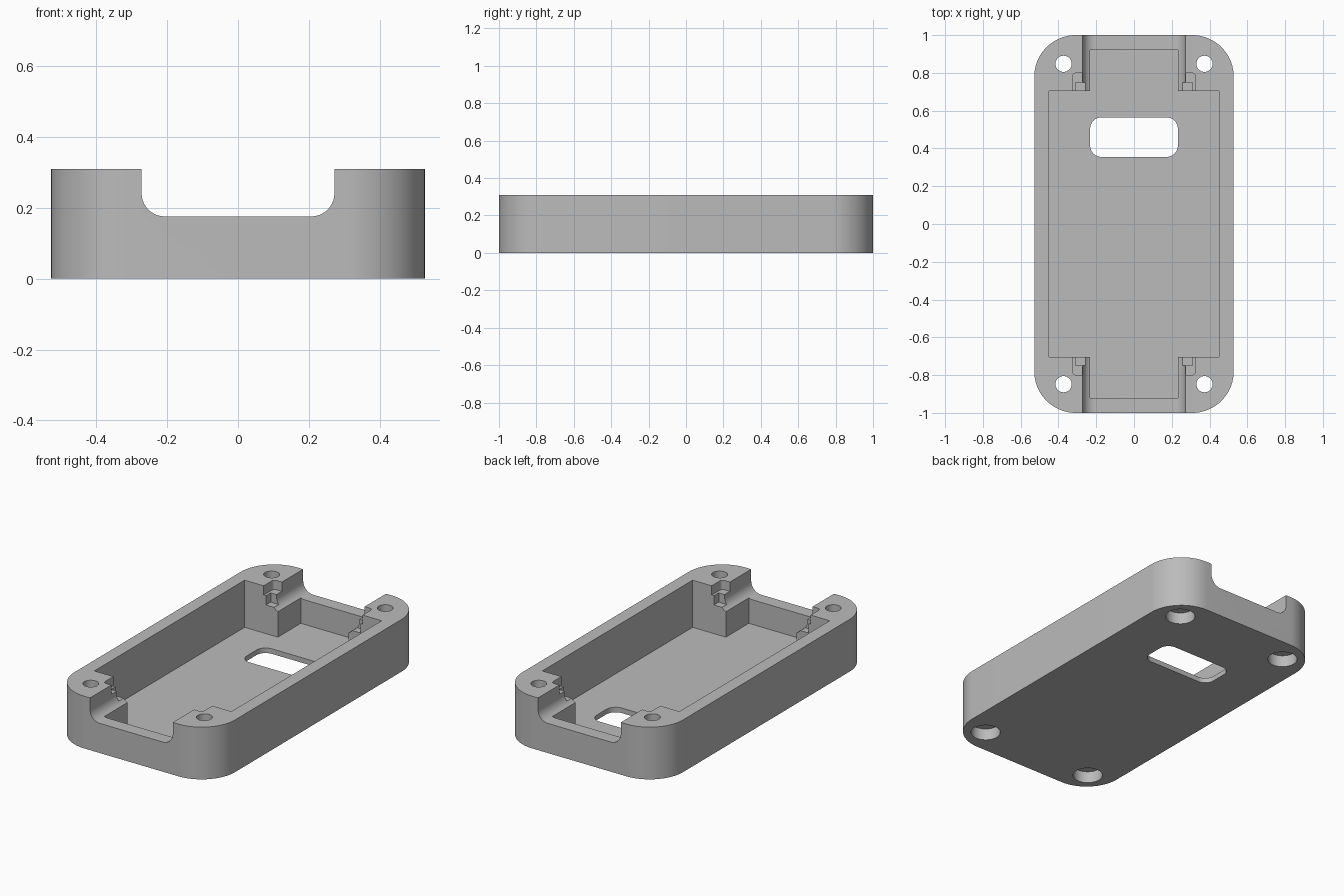
import bpy, bmesh, math
from mathutils import Matrix

if "Cube" in bpy.data.objects:
    bpy.data.objects.remove(bpy.data.objects["Cube"], do_unlink=True)

HEIGHT, FLOOR, RIM = 0.31, 0.03, 0.176

grey = bpy.data.materials.new("plain grey")
grey.use_nodes = True
COLOUR = (0.5, 0.5, 0.5, 1)
grey.diffuse_color = COLOUR
grey.node_tree.nodes["Principled BSDF"].inputs["Base Color"].default_value = COLOUR


def rounded_rect(cx, cy, w, d, r, steps=16):
    """Outline of a rectangle with rounded corners."""
    if r == 0:
        return [(cx + sx * w / 2, cy + sy * d / 2)
                for sx, sy in ((1, 1), (-1, 1), (-1, -1), (1, -1))]
    points = []
    for i, (sx, sy) in enumerate(((1, 1), (-1, 1), (-1, -1), (1, -1))):
        for k in range(steps + 1):
            a = math.pi / 2 * (i + k / steps)
            points.append((cx + sx * (w / 2 - r) + r * math.cos(a),
                           cy + sy * (d / 2 - r) + r * math.sin(a)))
    return points


def prism(name, outline, low, high, matrix=Matrix()):
    """Extrude a flat outline from low to high, then place it."""
    bm = bmesh.new()
    face = bm.faces.new([bm.verts.new((x, y, low)) for x, y in outline])
    top = bmesh.ops.extrude_face_region(bm, geom=[face])["geom"]
    bmesh.ops.translate(bm, vec=(0, 0, high - low),
                        verts=[v for v in top if isinstance(v, bmesh.types.BMVert)])
    bm.transform(matrix)
    bmesh.ops.recalc_face_normals(bm, faces=bm.faces)
    mesh = bpy.data.meshes.new(name)
    bm.to_mesh(mesh)
    bm.free()
    mesh.materials.append(grey)
    obj = bpy.data.objects.new(name, mesh)
    bpy.context.collection.objects.link(obj)
    return obj


def circle(cx, cy, r, n=40):
    return [(cx + r * math.cos(2 * math.pi * i / n),
             cy + r * math.sin(2 * math.pi * i / n)) for i in range(n)]


# Tray body
tray = prism("tray_body", rounded_rect(0, 0, 1.056, 2, 0.22, 24), 0, HEIGHT)

# Main cavity, long end-to-end cavity and cable slot in the floor
cutters = [
    prism("main_cavity", rounded_rect(0, 0, 0.9, 1.41, 0), FLOOR, 0.5),
    prism("long_cavity", rounded_rect(0, 0, 0.464, 1.84, 0), FLOOR, 0.5),
    prism("floor_slot", rounded_rect(0, 0.46, 0.464, 0.21, 0.06), -0.1, 0.1),
]

# Rounded channel running through both ends
upright = Matrix.Rotation(math.pi / 2, 4, "X")
cutters.append(prism("end_channel", rounded_rect(0, RIM + 0.2, 0.544, 0.4, 0.065),
                     -1.1, 1.1, upright))

for sx in (-1, 1):
    for sy in (-1, 1):
        # Screw hole with a wide recess underneath
        x, y = sx * 0.373, sy * 0.848
        cutters.append(prism("screw_hole", circle(x, y, 0.043), -0.1, 0.5))
        cutters.append(prism("screw_recess", circle(x, y, 0.082), -0.1, 0.07))
        # Stepped clip pocket in the corner post
        cutters.append(prism("clip_pocket", rounded_rect(sx * 0.265, sy * 0.735, 0.12, 0.13, 0.02, 5),
                             0.255, 0.5))
        cutters.append(prism("clip_step", rounded_rect(sx * 0.255, sy * 0.71, 0.11, 0.08, 0),
                             0.2, 0.5))

# Cut everything out of the body
bpy.context.view_layer.objects.active = tray
tray.select_set(True)
for cutter in cutters:
    cutter.hide_render = True
    mod = tray.modifiers.new(cutter.name, "BOOLEAN")
    mod.operation, mod.solver, mod.object = "DIFFERENCE", "EXACT", cutter
    bpy.ops.object.modifier_apply(modifier=mod.name)
    bpy.data.objects.remove(cutter, do_unlink=True)

bpy.ops.object.shade_smooth_by_angle(angle=math.radians(30))
